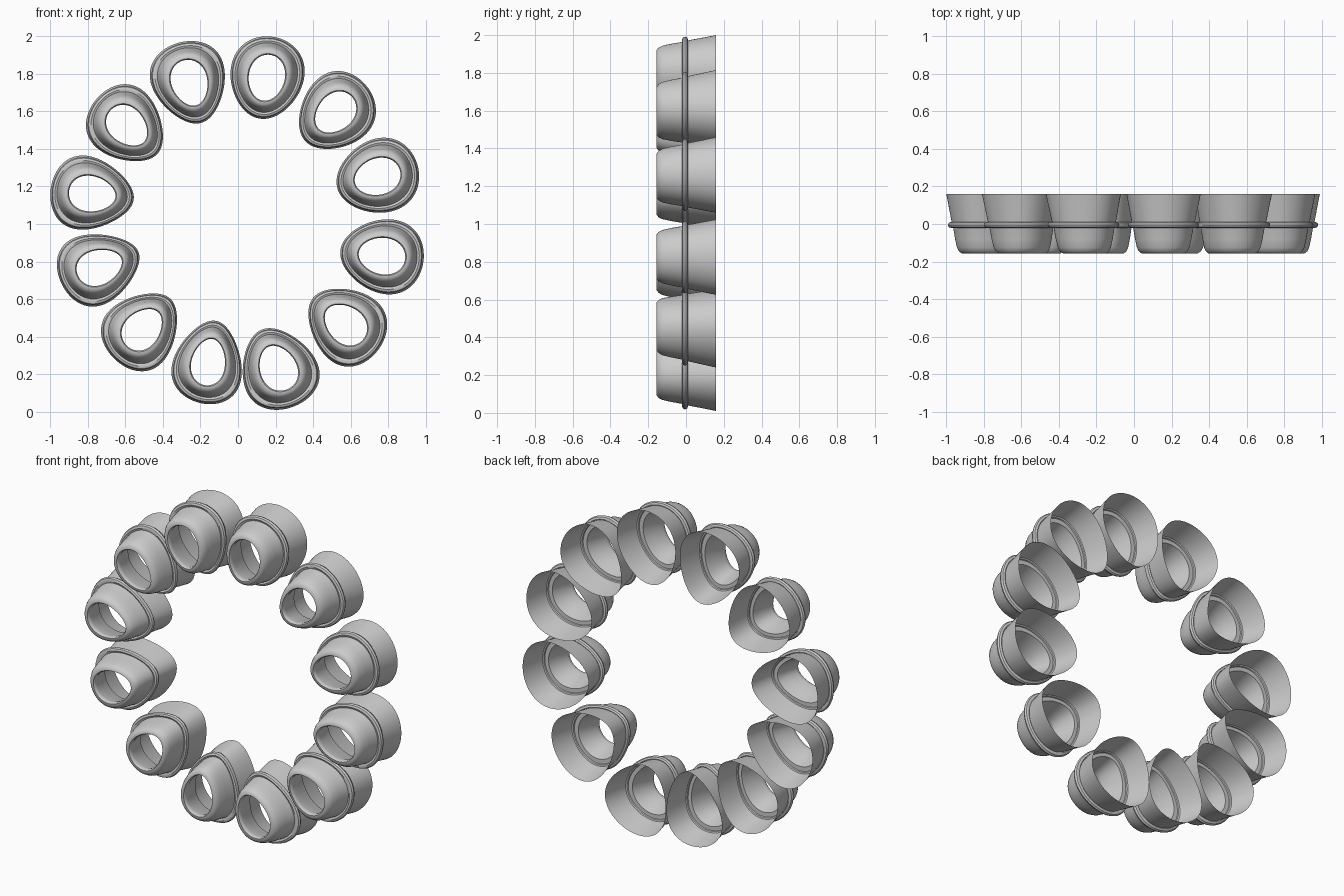
import bpy, bmesh, math

if "Cube" in bpy.data.objects:
    bpy.data.objects.remove(bpy.data.objects["Cube"])

N = 72  # segments around each cup

# each cup: x min, x max, z min, z max of its back rim, direction of the egg tip, pointiness
CUPS = [
    (-0.47, -0.07, 1.535, 1.975, -74, .25),
    (-0.04, 0.355, 1.56, 2.0, -100, .14),
    (0.325, 0.735, 1.40, 1.815, -138, .20),
    (0.525, 0.965, 1.06, 1.46, -164, .15),
    (0.545, 0.99, 0.625, 1.025, 172, .18),
    (0.375, 0.795, 0.24, 0.655, 142, .24),
    (0.025, 0.435, 0.01, 0.445, 112, .25),
    (-0.355, 0.02, 0.04, 0.485, 78, .28),
    (-0.73, -0.325, 0.215, 0.63, 47, .28),
    (-0.965, -0.525, 0.56, 0.945, 23, .30),
    (-1.0, -0.555, 0.97, 1.365, -8, .28),
    (-0.81, -0.40, 1.335, 1.745, -42, .25),
]

# profiles: (inset from the back rim, y)
SLEEVE = [(0, .16), (.015, .08), (.03, 0)]
BEAD = [(.024 + .016 * math.cos(i * math.pi / 4), -.005 + .016 * math.sin(i * math.pi / 4))
        for i in range(8)]
COLLAR = [(.03, 0), (.036, -.02), (.046, -.08), (.056, -.125), (.066, -.145), (.08, -.156),
          (.092, -.157), (.098, -.148), (.097, -.13), (.082, -.07), (.062, 0), (.03, 0)]


def egg(inset, tip, point):
    """Egg outline, rounder the further it is inset."""
    k = point * (1 - 5 * inset)
    a, b = .222 - inset, .193 - inset
    c, s = math.cos(tip), math.sin(tip)
    pts = []
    for i in range(N):
        t = 2 * math.pi * i / N
        u, v = a * math.cos(t), b * math.sin(t) * (1 - k * math.cos(t))
        pts.append((u * c - v * s, u * s + v * c))
    return pts


def loft(name, profile, cup, closed=False):
    """Sweep a profile around the egg outline, fitted to the cup's extents."""
    x0, x1, z0, z1, tip, point = cup
    tip = math.radians(tip)
    xs, zs = zip(*egg(0, tip, point))
    sx, sz = (x1 - x0) / (max(xs) - min(xs)), (z1 - z0) / (max(zs) - min(zs))
    ox, oz = x0 - min(xs) * sx, z0 - min(zs) * sz
    bm = bmesh.new()
    rings = [[bm.verts.new((ox + x * sx, y, oz + z * sz)) for x, z in egg(d, tip, point)]
             for d, y in profile]
    if closed:
        rings.append(rings[0])
    for r, q in zip(rings, rings[1:]):
        for i in range(N):
            j = (i + 1) % N
            bm.faces.new((r[i], r[j], q[j], q[i]))
    bmesh.ops.remove_doubles(bm, verts=bm.verts, dist=1e-5)
    bmesh.ops.recalc_face_normals(bm, faces=bm.faces)
    mesh = bpy.data.meshes.new(name)
    bm.to_mesh(mesh)
    bm.free()
    ob = bpy.data.objects.new(name, mesh)
    bpy.context.collection.objects.link(ob)
    ob.select_set(True)
    bpy.context.view_layer.objects.active = ob


# ring of twelve open cups
for n, cup in enumerate(CUPS, 1):
    loft(f"back_sleeve_{n}", SLEEVE, cup)        # thin flared wall
    loft(f"rim_bead_{n}", BEAD, cup, True)       # raised band
    loft(f"front_collar_{n}", COLLAR, cup)       # tapered mouth with rolled lip

bpy.ops.object.shade_smooth_by_angle(angle=math.radians(40))
